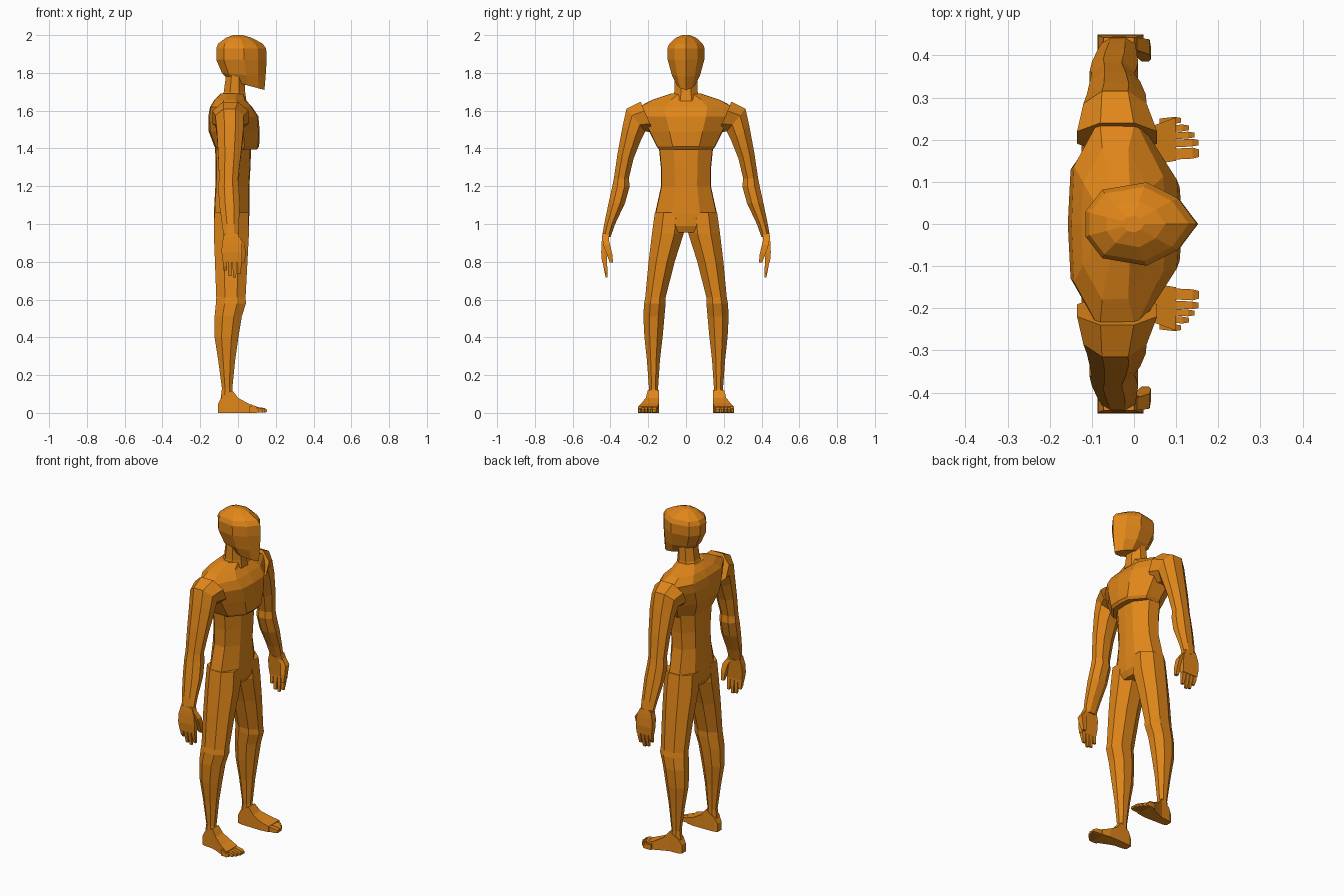
import bpy, bmesh, math

skin = bpy.data.materials.new("orange")
skin.diffuse_color = (0.75, 0.24, 0.01, 1)


def both_sides(half):
    """Close a half outline (u >= front, v >= 0) by mirroring it in v."""
    return half + [(u, -v) for u, v in reversed(half) if v > 0]


OCT = [(math.cos(math.radians(22.5 + 45 * i)) / math.cos(math.radians(22.5)),
        math.sin(math.radians(22.5 + 45 * i)) / math.cos(math.radians(22.5))) for i in range(8)]
BOX = [(1, 1), (-1, 1), (-1, -1), (1, -1)]
TORSO = both_sides([(1, 0), (.95, .45), (.35, .98), (-.4, 1), (-.95, .55), (-1, 0)])
HEAD = both_sides([(1, 0), (.66, .62), (.1, 1), (-.7, .82), (-1, .3)])


def loft(name, rings, shape, axis="z", mirror=False):
    """Skin rings (t, a0, a1, b0, b1[, tilt_a, tilt_b]); a is x (or z along x), b is y."""
    bm = bmesh.new()
    loops = []
    for ring in rings:
        t, a0, a1, b0, b1, ta, tb = (list(ring) + [0, 0])[:7]
        loop = []
        for u, v in shape:
            a = (a0 + a1) / 2 + u * (a1 - a0) / 2
            b = (b0 + b1) / 2 + v * (b1 - b0) / 2
            h = t + ta * u + tb * v
            loop.append(bm.verts.new((a, b, h) if axis == "z" else (h, b, a)))
        loops.append(loop)
    n = len(shape)
    for lo, hi in zip(loops, loops[1:]):
        for i in range(n):
            j = (i + 1) % n
            bm.faces.new((lo[i], lo[j], hi[j], hi[i]))
    bm.faces.new(loops[0])
    bm.faces.new(loops[-1])
    bmesh.ops.recalc_face_normals(bm, faces=bm.faces)
    mesh = bpy.data.meshes.new(name)
    bm.to_mesh(mesh)
    bm.free()
    mesh.materials.append(skin)
    ob = bpy.data.objects.new(name, mesh)
    bpy.context.collection.objects.link(ob)
    if mirror:
        mod = ob.modifiers.new("mirror", "MIRROR")
        mod.use_axis = (False, True, False)
        mod.use_mirror_merge = False
    return ob


# Head with a ridged, wedge-like face
loft("head", [
    (1.735, -.05, .14, -.047, .047, -.025),
    (1.79, -.085, .146, -.075, .075, -.01),
    (1.87, -.115, .152, -.097, .097),
    (1.93, -.115, .149, -.099, .099),
    (1.955, -.105, .13, -.088, .088),
    (1.985, -.065, .075, -.055, .055),
    (2.0, -.025, .025, -.02, .02)], HEAD)

# Neck
loft("neck", [
    (1.65, -.10, .045, -.075, .075),
    (1.70, -.075, .038, -.062, .062),
    (1.80, -.062, .035, -.058, .058)], OCT)

# Chest and shoulders, overhanging the belly at the front
loft("chest", [
    (1.395, -.115, .10, -.143, .143),
    (1.41, -.125, .112, -.155, .155),
    (1.49, -.155, .115, -.195, .195),
    (1.57, -.157, .108, -.235, .235),
    (1.62, -.148, .075, -.25, .25),
    (1.657, -.125, .04, -.18, .18),
    (1.69, -.092, .03, -.08, .08)], TORSO)

# Belly and hips
loft("abdomen", [
    (.955, -.11, .04, -.10, .10),
    (.99, -.128, .057, -.165, .165),
    (1.05, -.128, .06, -.165, .165),
    (1.20, -.12, .06, -.132, .132),
    (1.30, -.118, .066, -.133, .133),
    (1.42, -.122, .07, -.145, .145)], TORSO)

# Legs
loft("leg", [
    (1.06, -.125, .055, .005, .165),
    (.95, -.128, .058, .012, .18),
    (.80, -.122, .05, .06, .198),
    (.61, -.115, .04, .108, .216),
    (.58, -.117, .042, .108, .222),
    (.51, -.124, .02, .114, .226),
    (.40, -.124, .002, .124, .22),
    (.28, -.105, -.015, .138, .207),
    (.13, -.085, -.03, .148, .196),
    (.05, -.095, -.02, .148, .198)], OCT, mirror=True)

# Feet, lofted from heel to ball
loft("foot", [
    (-.105, 0, .05, .152, .19),
    (-.085, 0, .085, .146, .198),
    (-.03, 0, .12, .144, .202),
    (.0, 0, .08, .143, .213),
    (.05, 0, .052, .142, .235),
    (.10, 0, .033, .15, .253)], BOX, axis="x", mirror=True)

# Toes, shortening outward
for i, (y, w, tip) in enumerate([(.168, .013, .154), (.193, .009, .153), (.211, .008, .143),
                                 (.228, .008, .13), (.246, .008, .112)]):
    loft(f"toe_{i + 1}", [
        (.06, 0, .036, y - w - .004, y + w - .004),
        (tip - .015, .002, .026, y - w, y + w),
        (tip, .004, .018, y - w * .7, y + w * .7)], BOX, axis="x", mirror=True)

# Arms from shoulder cap to wrist
loft("arm", [
    (1.565, -.135, .055, .17, .24, 0, .082),
    (1.55, -.12, .03, .215, .315, 0, .06),
    (1.48, -.112, .028, .24, .335, 0, .04),
    (1.36, -.105, .015, .278, .362, 0, .015),
    (1.24, -.10, .0, .303, .382),
    (1.20, -.105, .004, .298, .39),
    (1.11, -.10, .01, .323, .41),
    (1.00, -.085, .005, .375, .433),
    (.93, -.075, .002, .40, .445)], OCT, mirror=True)

# Palms, facing the body
loft("palm", [
    (.95, -.072, .0, .405, .442),
    (.90, -.085, .018, .41, .447),
    (.85, -.087, .022, .415, .449),
    (.80, -.08, .02, .42, .445)], BOX, mirror=True)

# Fingers, curling slightly inward
for i, (x, tip) in enumerate([(.007, .735), (-.018, .718), (-.043, .725), (-.068, .755)]):
    loft(f"finger_{i + 1}", [
        (.82, x - .0115, x + .0115, .42, .446),
        (.775, x - .0105, x + .0105, .417, .437),
        (tip, x - .008, x + .008, .415, .426)], BOX, mirror=True)

# Thumbs
loft("thumb", [
    (.93, -.025, .008, .412, .442),
    (.89, .003, .037, .402, .438),
    (.84, .012, .04, .390, .42),
    (.795, .018, .036, .386, .403)], BOX, mirror=True)
